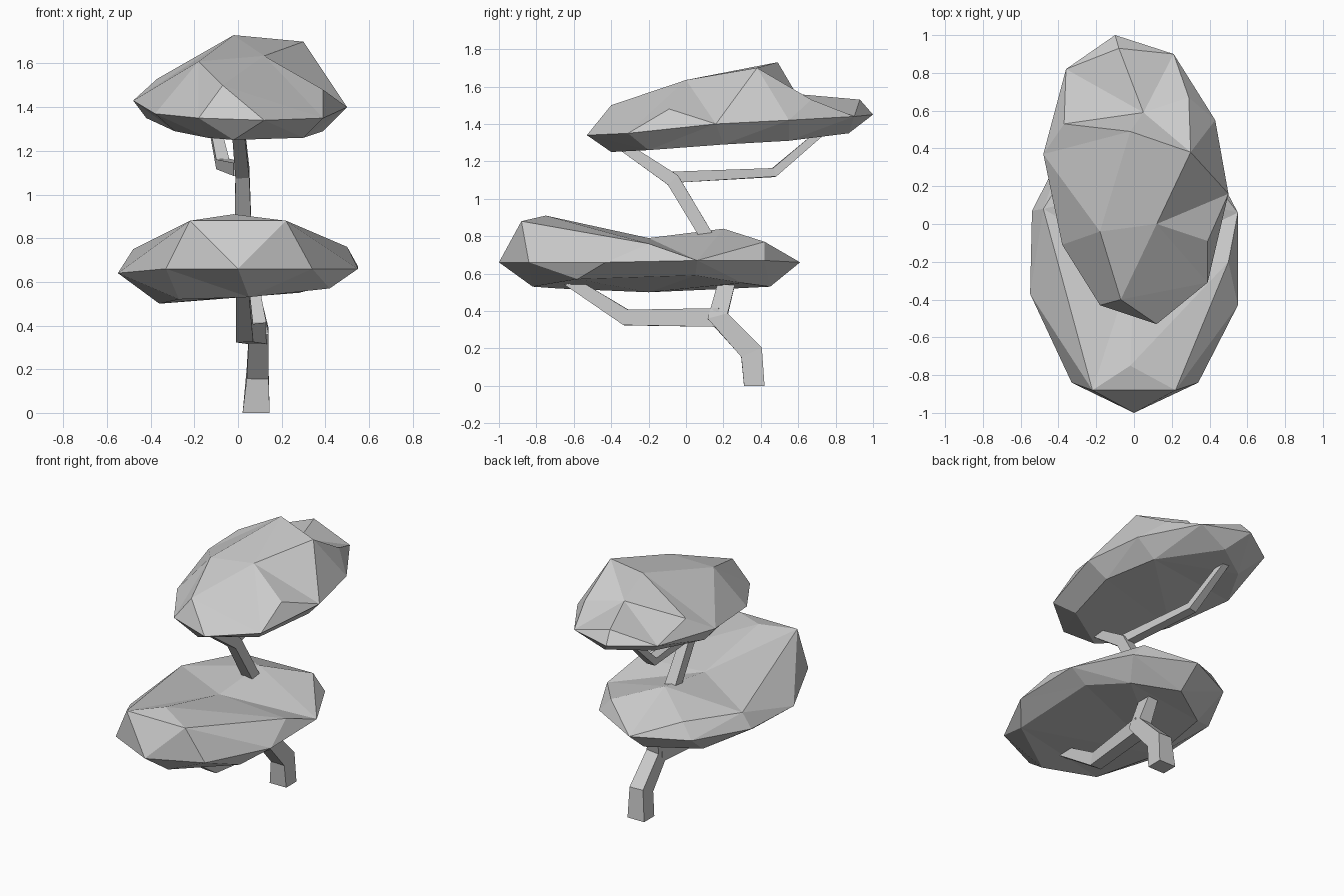
import bpy, bmesh
from mathutils import Vector
from mathutils.geometry import delaunay_2d_cdt

if "Cube" in bpy.data.objects:
    bpy.data.objects.remove(bpy.data.objects["Cube"])


def finish(name, bm):
    bmesh.ops.remove_doubles(bm, verts=bm.verts, dist=0.0005)
    bmesh.ops.recalc_face_normals(bm, faces=bm.faces)
    mesh = bpy.data.meshes.new(name)
    bm.to_mesh(mesh)
    bm.free()
    ob = bpy.data.objects.new(name, mesh)
    bpy.context.collection.objects.link(ob)
    return ob


# Foliage pad: a rim outline, with faceted surfaces stretched above and below it
def pad(name, rim, top, bottom, creases=()):
    bm = bmesh.new()
    n = len(rim)
    for inner, extra in ((top, creases), (bottom, ())):
        pts = rim + inner
        edges = [(i, (i + 1) % n) for i in range(n)]
        edges += [(n + a, n + b) for a, b in extra]
        res = delaunay_2d_cdt([Vector(p[:2]) for p in pts], edges, [], 0, 1e-5)
        origin = res[3]
        verts = [bm.verts.new(pts[o[0]]) for o in origin]
        for f in res[2]:
            bm.faces.new([verts[i] for i in f])
    return finish(name, bm)


# Branch: four-sided tube swept along (x, y, z, half width, half depth) stations
def branch(name, path):
    bm = bmesh.new()
    pts = [Vector(p[:3]) for p in path]
    rings = []
    for i, p in enumerate(path):
        a = (pts[i] - pts[max(i - 1, 0)]).normalized()
        b = (pts[min(i + 1, len(pts) - 1)] - pts[i]).normalized()
        t = (a + b).normalized()
        v = t.cross(Vector((1, 0, 0))).normalized()
        u = v.cross(t)
        ring = []
        for su, sv in ((1, 1), (-1, 1), (-1, -1), (1, -1)):
            co = pts[i] + u * su * p[3] + v * sv * p[4]
            co.z = 0 if p[2] == 0 else co.z
            ring.append(bm.verts.new(co))
        rings.append(ring)
    for r, s in zip(rings, rings[1:]):
        for k in range(4):
            bm.faces.new((r[k], r[(k + 1) % 4], s[(k + 1) % 4], s[k]))
    bm.faces.new(rings[0])
    bm.faces.new(rings[-1])
    return finish(name, bm)


# Lower foliage
pad("lower_foliage",
    [(0, -1, .66), (.34, -.84, .66), (.55, -.43, .66), (.55, .06, .67),
     (.36, .42, .67), (0, .61, .66), (-.35, .44, .66), (-.54, .07, .65),
     (-.55, -.37, .64), (-.33, -.84, .66)],
    [(-.22, -.88, .88), (.22, -.88, .88), (-.02, -.75, .91), (.5, -.2, .76),
     (0, -.2, .79), (-.48, .08, .75), (.02, .2, .84), (.27, .42, .77),
     (-.27, .42, .76)],
    [(.05, -.82, .53), (-.27, -.68, .52), (-.36, -.2, .5), (-.3, .25, .52),
     (0, .45, .53), (.28, .3, .55), (.43, .05, .59), (.42, -.58, .57)],
    creases=[(0, 1), (0, 5), (1, 3)])

# Upper foliage, with a steep step behind its peak
pad("upper_foliage",
    [(-.1, 1, 1.45), (.21, .9, 1.44), (.43, .55, 1.42), (.5, .16, 1.4),
     (.39, -.31, 1.35), (.12, -.53, 1.34), (-.18, -.43, 1.35),
     (-.38, -.11, 1.37), (-.48, .37, 1.43), (-.36, .82, 1.45)],
    [(-.02, .49, 1.73), (.05, .59, 1.56), (.3, .38, 1.7), (-.37, .53, 1.53),
     (.29, .67, 1.53), (-.08, .93, 1.53), (-.18, -.04, 1.61),
     (.12, 0, 1.635), (-.07, -.4, 1.5), (.39, -.09, 1.48)],
    [(-.02, -.4, 1.25), (-.14, -.3, 1.26), (.3, -.2, 1.26), (.39, .2, 1.29),
     (.3, .55, 1.31), (0, .87, 1.35), (-.25, .7, 1.345), (-.42, .4, 1.35),
     (-.29, 0, 1.29)],
    creases=[(0, 1), (1, 2), (0, 2), (0, 3), (1, 3), (2, 4)])

# Trunk and its low limb
branch("trunk", [(.083, .365, 0, .062, .055), (.09, .35, .18, .05, .06),
                 (.095, .17, .37, .045, .055), (.06, .225, .58, .035, .045)])
branch("lower_limb", [(.09, .18, .365, .045, .05), (.03, -.32, .365, .04, .043),
                      (.02, -.64, .57, .03, .03)])

# Upper stem and its back limb
branch("upper_stem", [(.025, .14, .75, .04, .035), (.02, -.07, 1.1, .032, .037),
                      (-.0, -.38, 1.31, .028, .025)])
branch("upper_limb", [(.01, -.07, 1.115, .03, .03), (-.07, .47, 1.14, .03, .024),
                      (-.12, .74, 1.37, .022, .02)])
